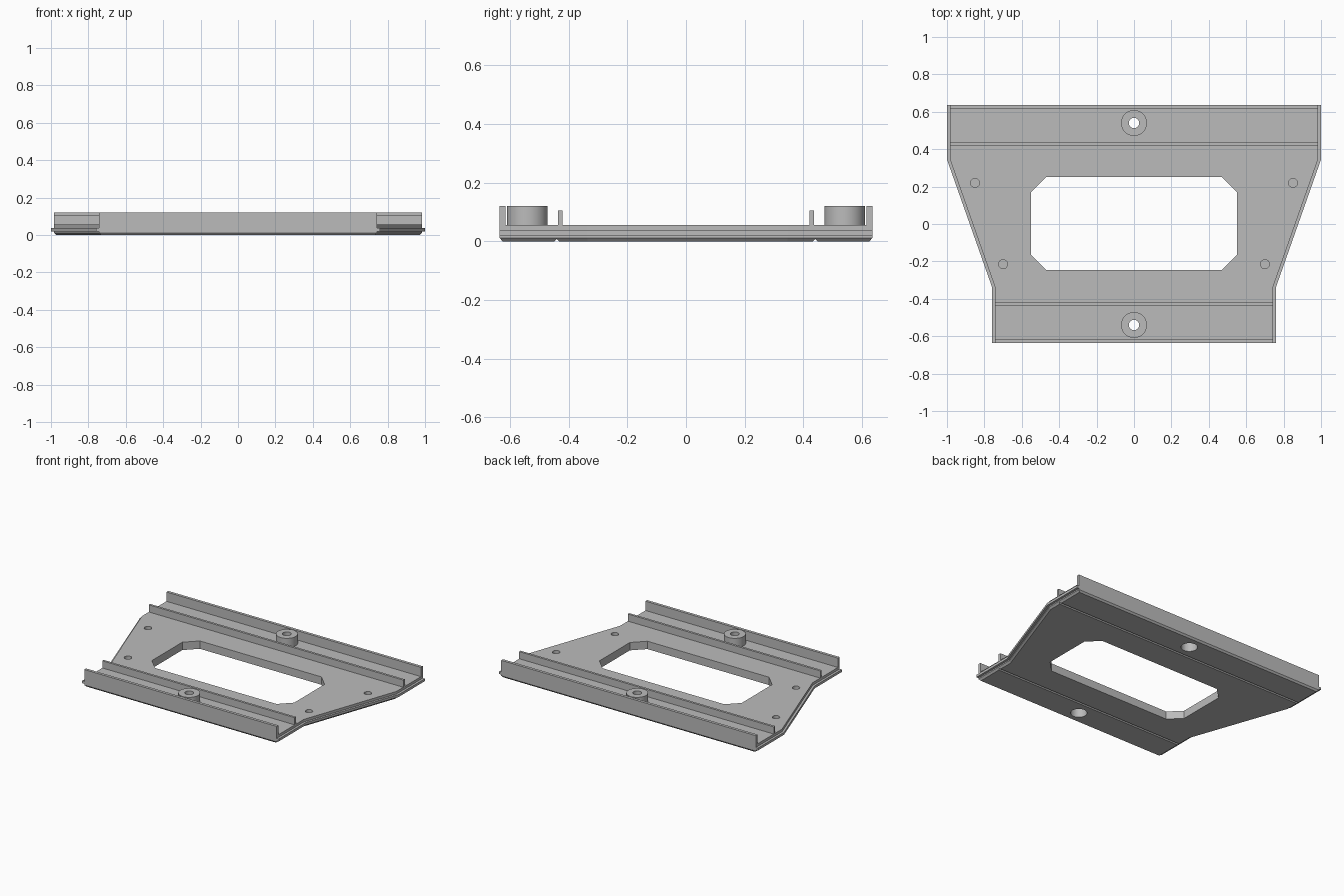
import bpy
import bmesh
from math import pi
from mathutils import Matrix

cube = bpy.data.objects.get("Cube")
if cube:
    bpy.data.objects.remove(cube)

grey = bpy.data.materials.new("plain grey")
grey.use_nodes = True
colour = (0.5, 0.5, 0.5, 1)
grey.diffuse_color = colour
grey.node_tree.nodes["Principled BSDF"].inputs["Base Color"].default_value = colour


def finish(name, bm):
    bmesh.ops.recalc_face_normals(bm, faces=bm.faces)
    mesh = bpy.data.meshes.new(name)
    bm.to_mesh(mesh)
    bm.free()
    mesh.materials.append(grey)
    ob = bpy.data.objects.new(name, mesh)
    bpy.context.collection.objects.link(ob)
    return ob


def loft(name, rings):
    """Skin a stack of equal-length rings and cap both ends."""
    bm = bmesh.new()
    loops = [[bm.verts.new(p) for p in ring] for ring in rings]
    for a, b in zip(loops, loops[1:]):
        for i in range(len(a)):
            j = (i + 1) % len(a)
            bm.faces.new((a[i], a[j], b[j], b[i]))
    bm.faces.new(loops[0])
    bm.faces.new(loops[-1])
    return finish(name, bm)


def box(name, x, y0, y1, z0, z1):
    pts = [(-x, y0), (x, y0), (x, y1), (-x, y1)]
    return loft(name, [[(px, py, z) for px, py in pts] for z in (z0, z1)])


def cylinder(name, x, y, r, z0, z1, sides=48):
    bm = bmesh.new()
    bmesh.ops.create_cone(bm, cap_ends=True, segments=sides, radius1=r, radius2=r,
                          depth=z1 - z0,
                          matrix=Matrix.Translation((x, y, (z0 + z1) / 2)))
    return finish(name, bm)


def cut(ob, cutter):
    cutter.hide_render = True
    mod = ob.modifiers.new("cut", "BOOLEAN")
    mod.operation = "DIFFERENCE"
    mod.solver = "EXACT"
    mod.object = cutter
    bpy.ops.object.select_all(action="DESELECT")
    bpy.context.view_layer.objects.active = ob
    ob.select_set(True)
    bpy.ops.object.modifier_apply(modifier=mod.name)
    bpy.data.objects.remove(cutter)


# Base plate: tapered outline with a thin lip along its sides
DEPTH, STEP, TOP = 0.635, 0.016, 0.055
right = [(0.76, -DEPTH), (0.76, -0.335), (1.0, 0.345), (1.0, DEPTH)]


def outline(z, inset, end_inset=0):
    half = [(x - inset, max(-DEPTH + end_inset, min(DEPTH - end_inset, y)))
            for x, y in right]
    return [(x, y, z) for x, y in half] + [(-x, y, z) for x, y in reversed(half)]


plate = loft("base_plate", [
    outline(0, STEP + 0.012, 0.01), outline(0.012, STEP), outline(0.02, STEP),
    outline(0.02, 0), outline(0.037, 0), outline(0.037, STEP), outline(TOP, STEP)])

# Large window with clipped corners
window = [(0.55, 0.17), (0.47, 0.25), (-0.47, 0.25), (-0.55, 0.17),
          (-0.55, -0.165), (-0.47, -0.245), (0.47, -0.245), (0.55, -0.165)]
cut(plate, loft("window_cutter", [[(x, y, z) for x, y in window] for z in (-1, 1)]))

# Blind screw holes
for x, y in ((0.85, 0.22), (0.70, -0.215)):
    for side in (-1, 1):
        cut(plate, cylinder("hole_cutter", side * x, y, 0.024, 0.02, 0.2, 24))

# Rails, bosses and underside grooves at both ends
for end, side, half in (("front", -1, 0.744), ("back", 1, 0.984)):
    for rail, a, b, top in (("outer", 0.615, DEPTH, 0.12), ("inner", 0.42, 0.436, 0.105)):
        box(f"{end}_{rail}_rail", half, *sorted((side * a, side * b)), TOP - 0.003, top)

    g = side * 0.44
    cut(plate, loft("groove_cutter", [
        [(x, g - 0.01, -0.002), (x, g + 0.01, -0.002), (x, g, 0.008)] for x in (-1.1, 1.1)]))

    y = side * 0.54
    boss = cylinder(f"{end}_boss", 0, y, 0.069, TOP - 0.003, 0.12)
    for part in (plate, boss):
        cut(part, cylinder("bore_cutter", 0, y, 0.028, -0.1, 0.2))
        cut(part, cylinder("counterbore_cutter", 0, y, 0.052, -0.1, 0.085))
    bpy.ops.object.select_all(action="DESELECT")
    bpy.context.view_layer.objects.active = boss
    boss.select_set(True)
    bpy.ops.object.shade_smooth_by_angle(angle=pi / 6)
